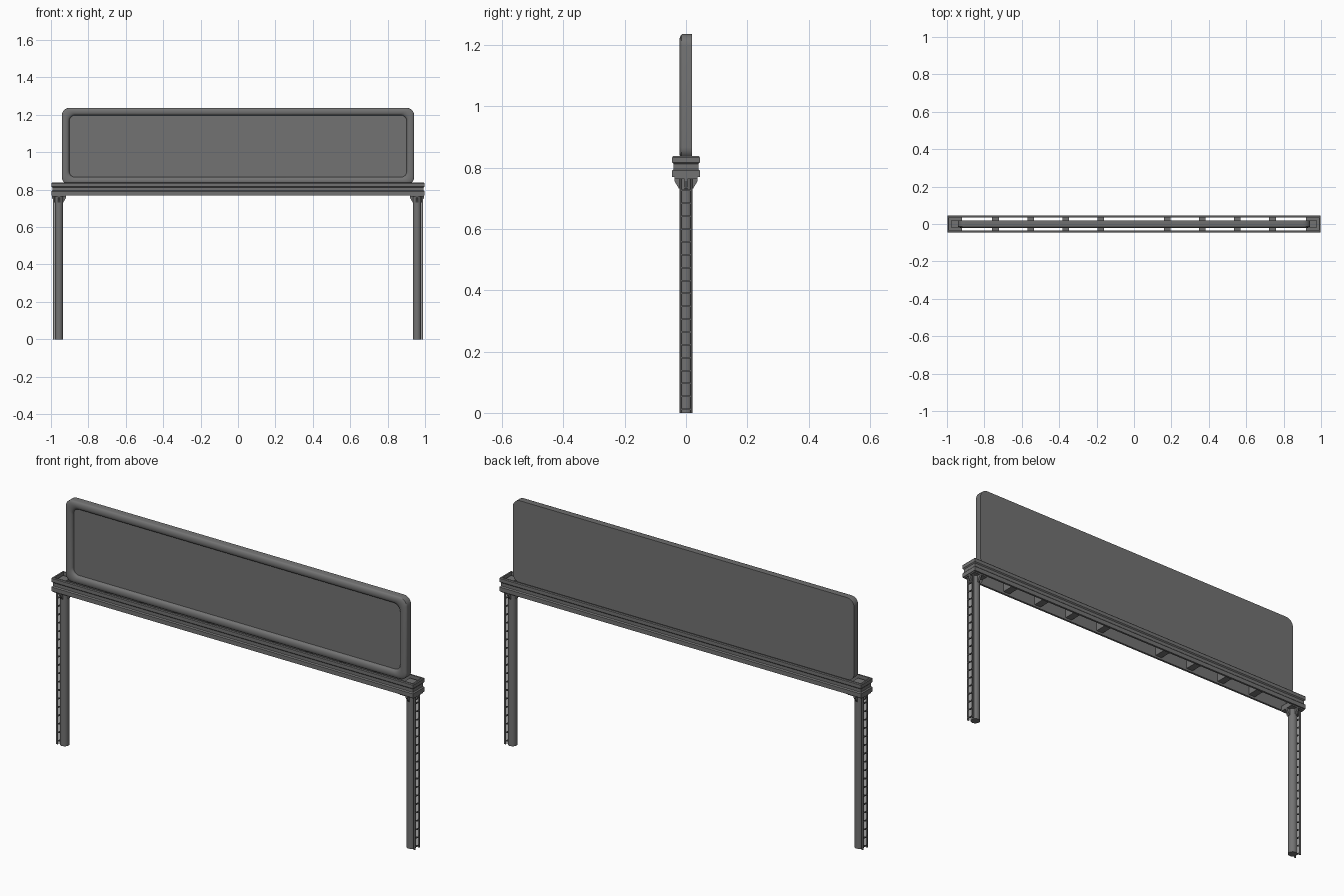
import bpy, bmesh, math
from mathutils import Vector, Matrix

if "Cube" in bpy.data.objects:
    bpy.data.objects.remove(bpy.data.objects["Cube"])

steel = bpy.data.materials.new("dark_grey_steel")
steel.diffuse_color = (0.17, 0.17, 0.17, 1)
steel.use_nodes = True
steel.node_tree.nodes["Principled BSDF"].inputs["Base Color"].default_value = steel.diffuse_color


def finish(bm, name, smooth=False):
    bmesh.ops.recalc_face_normals(bm, faces=bm.faces)
    me = bpy.data.meshes.new(name)
    bm.to_mesh(me)
    bm.free()
    me.materials.append(steel)
    ob = bpy.data.objects.new(name, me)
    bpy.context.collection.objects.link(ob)
    if smooth:
        bpy.ops.object.select_all(action='DESELECT')
        ob.select_set(True)
        bpy.context.view_layer.objects.active = ob
        bpy.ops.object.shade_smooth_by_angle(angle=math.radians(40))
    return ob


def box(bm, x0, x1, y0, y1, z0, z1):
    m = Matrix.Translation(((x0 + x1) / 2, (y0 + y1) / 2, (z0 + z1) / 2))
    m = m @ Matrix.Diagonal((x1 - x0, y1 - y0, z1 - z0, 1))
    bmesh.ops.create_cube(bm, size=1, matrix=m)


def bridge(bm, a, b):
    for i in range(len(a)):
        j = (i + 1) % len(a)
        bm.faces.new((a[i], a[j], b[j], b[i]))


def rounded_loop(bm, inset, y, radius):
    # rounded rectangle of the panel outline, pulled in by inset
    hx, hz, zc = 0.942 - inset, 0.205 - inset, 1.032
    verts = []
    for q, (sx, sz) in enumerate(((1, 1), (-1, 1), (-1, -1), (1, -1))):
        for k in range(7):
            a = (q + k / 6) * math.pi / 2
            verts.append(bm.verts.new((sx * (hx - radius) + radius * math.cos(a), y,
                                       zc + sz * (hz - radius) + radius * math.sin(a))))
    return verts


# Billboard panel: flat back, rounded frame, recessed face
bm = bmesh.new()
section = [(0, 0.02, 0.04), (0, -0.010, 0.04)]
for k in range(1, 9):
    a = math.pi * k / 8
    section.append((0.019 - 0.019 * math.cos(a), -0.010 - 0.011 * math.sin(a), 0.036))
section.append((0.040, -0.006, 0.03))
loops = [rounded_loop(bm, *s) for s in section]
for a, b in zip(loops, loops[1:]):
    bridge(bm, a, b)
bm.faces.new(loops[0])
bm.faces.new(loops[-1])
finish(bm, "sign_panel", True)


# Platform ring: channel section swept round the rectangle
bm = bmesh.new()
profile = [(0, 0.770), (0, 0.791), (0.005, 0.796), (0.005, 0.812), (0, 0.817),
           (0, 0.834), (0.003, 0.838), (0.010, 0.838), (0.010, 0.770)]
rings = []
for d, z in profile:
    rings.append([bm.verts.new((sx * (0.998 - d), sy * (0.045 - d), z))
                  for sx, sy in ((1, 1), (-1, 1), (-1, -1), (1, -1))])
for i in range(len(rings)):
    bridge(bm, rings[i], rings[(i + 1) % len(rings)])
finish(bm, "platform_ring")

# Cross bars under the panel
bm = bmesh.new()
for s in (-1, 1):
    for x in (0.178, 0.365, 0.552, 0.740):
        box(bm, s * x - 0.018, s * x + 0.018, -0.036, 0.036, 0.780, 0.829)
finish(bm, "cross_bars")

for s, side in ((-1, "left"), (1, "right")):
    px = s * 0.957
    # Round post
    bm = bmesh.new()
    bmesh.ops.create_cone(bm, cap_ends=True, segments=24, radius1=0.022, radius2=0.022,
                          depth=0.78, matrix=Matrix.Translation((px, 0, 0.39)))
    finish(bm, side + "_post", True)

    # Head plate and panel seat on top of the post
    bm = bmesh.new()
    box(bm, px - 0.038, px + 0.038, -0.038, 0.038, 0.764, 0.790)
    box(bm, px - 0.022, px + 0.022, -0.020, 0.020, 0.790, 0.829)
    finish(bm, side + "_head_plate")

    # Triangular gussets around the post head
    bm = bmesh.new()
    for k in range(4):
        m = Matrix.Translation((px, 0, 0)) @ Matrix.Rotation(k * math.pi / 2, 4, 'Z')
        pts = [(0.018, 0.730), (0.023, 0.732), (0.038, 0.757), (0.038, 0.766), (0.018, 0.766)]
        a, b = [[bm.verts.new(m @ Vector((r, w, z))) for r, z in pts] for w in (-0.005, 0.005)]
        bm.faces.new(a)
        bm.faces.new(b)
        bridge(bm, a, b)
    finish(bm, side + "_gussets")

    # Ladder on the outer side of the post
    bm = bmesh.new()
    lx = s * 0.986
    for y in (-0.017, 0.017):
        box(bm, lx - 0.004, lx + 0.004, y - 0.003, y + 0.003, 0, 0.766)
    for i in range(18):
        z = 0.012 + i * 0.042
        box(bm, lx - 0.0025, lx + 0.0025, -0.017, 0.017, z - 0.0025, z + 0.0025)
    finish(bm, side + "_ladder")
